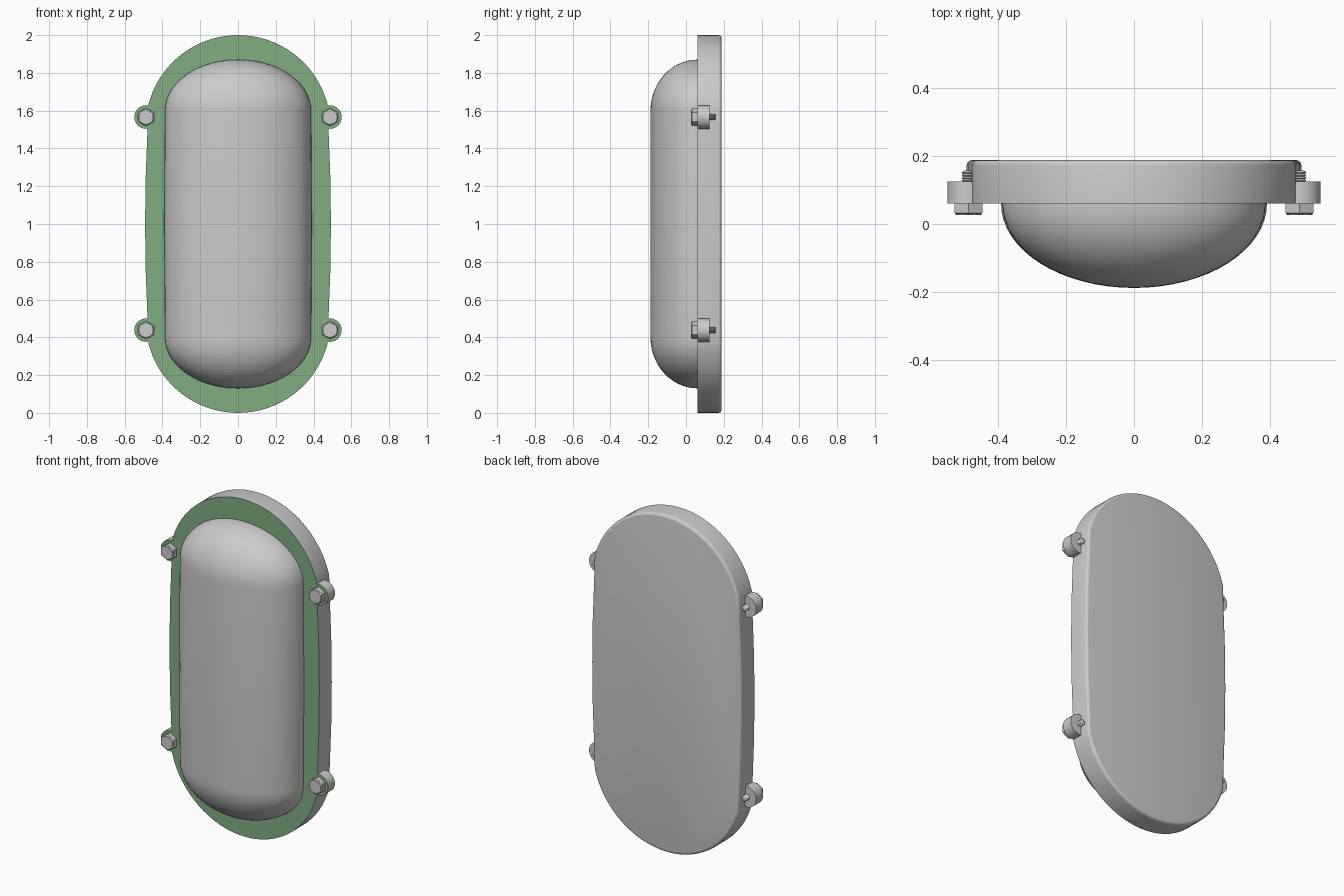
import bpy, bmesh
from math import sin, cos, pi, radians, atan2

if "Cube" in bpy.data.objects:
    bpy.data.objects.remove(bpy.data.objects["Cube"])

FRONT, BACK = 0.06, 0.188      # depth of the housing
green = bpy.data.materials.new("gasket_green")
green.diffuse_color = (0.22, 0.42, 0.22, 1)
green.use_nodes = True
green.node_tree.nodes["Principled BSDF"].inputs["Base Color"].default_value = green.diffuse_color
grey = bpy.data.materials.new("housing_grey")
grey.diffuse_color = (0.6, 0.6, 0.58, 1)
grey.use_nodes = True
grey.node_tree.nodes["Principled BSDF"].inputs["Base Color"].default_value = grey.diffuse_color


def finish(name, bm, green_front=False, angle=30):
    """Turn a bmesh into a smooth-shaded object."""
    bmesh.ops.recalc_face_normals(bm, faces=bm.faces)
    if green_front:
        bm.normal_update()
        for f in bm.faces:
            f.material_index = 1 if f.normal.y < -0.99 else 0
    me = bpy.data.meshes.new(name)
    bm.to_mesh(me)
    bm.free()
    ob = bpy.data.objects.new(name, me)
    bpy.context.collection.objects.link(ob)
    if green_front:
        me.materials.append(grey)
        me.materials.append(green)
    bpy.ops.object.select_all(action='DESELECT')
    ob.select_set(True)
    bpy.context.view_layer.objects.active = ob
    bpy.ops.object.shade_smooth_by_angle(angle=radians(angle))
    return ob


def lathe(bm, profile, x, z, n, turn=0.0):
    """Revolve (radius, y) points about a y-parallel axis, capped at both ends."""
    rings = [[bm.verts.new((x + r * cos(2 * pi * i / n + turn), y,
                            z + r * sin(2 * pi * i / n + turn)))
              for i in range(n)] for r, y in profile]
    for a, b in zip(rings, rings[1:]):
        for i in range(n):
            j = (i + 1) % n
            bm.faces.new((a[i], a[j], b[j], b[i]))
    bm.faces.new(rings[0])
    bm.faces.new(rings[-1])


# housing: round ends, slightly bowed sides, rounded back edge
R, CZ, N = 0.49, 0.51, 32
a0 = atan2(0.12, 0.474)
arc = [a0 + (pi - 2 * a0) * i / N for i in range(N + 1)]
top = [(R * cos(a), CZ + R * sin(a)) for a in arc]
bow = [0.492 - 0.02 * (t / 0.62) ** 2 for t in (0.5, 0.25, 0, -0.25, -0.5)]
left = [(-w, t) for w, t in zip(bow, (0.5, 0.25, 0, -0.25, -0.5))]
half = top + left
outline = half + [(-x, -z) for x, z in half]
bm = bmesh.new()
face = bm.faces.new([bm.verts.new((x, FRONT, 1 + z)) for x, z in outline])
ext = bmesh.ops.extrude_face_region(bm, geom=[face], use_keep_orig=True)
new = [v for v in ext['geom'] if isinstance(v, bmesh.types.BMVert)]
bmesh.ops.translate(bm, vec=(0, BACK - FRONT, 0), verts=new)
rim = [e for e in bm.edges if all(v.co.y > BACK - 1e-4 for v in e.verts)]
bmesh.ops.bevel(bm, geom=rim, offset=0.016, segments=4, profile=0.5, affect='EDGES')
finish("housing", bm, green_front=True)

# lens: half ellipsoid stretched along z
W, D, H, Z0, M, K = 0.387, FRONT + 0.188, 0.27, 0.6, 14, 32
stations = [(Z0 + H * sin(t), cos(t), cos(t)) for t in
            [pi / 2 * i / M for i in range(M)]]
rows = ([(-z, w, d) for z, w, d in reversed(stations)] + [(0, 1.01, 1)] + stations)
bm = bmesh.new()
grid = [[bm.verts.new((-W * w * cos(pi * i / K), FRONT - D * d * sin(pi * i / K), 1 + z))
         for i in range(K + 1)] for z, w, d in rows]
for a, b in zip(grid, grid[1:]):
    for i in range(K):
        bm.faces.new((a[i], a[i + 1], b[i + 1], b[i]))
for row, s in ((grid[0], -1), (grid[-1], 1)):
    pole = bm.verts.new((0, FRONT, 1 + s * (Z0 + H)))
    for i in range(K):
        bm.faces.new((row[i], row[i + 1], pole))
# flat back closes the lens against the housing
bm.faces.new([e for e in bm.edges if e.is_boundary] and
             [r[0] for r in grid] + [pole] + [r[-1] for r in reversed(grid)] +
             [v for v in bm.verts if v.co.z < 1 - Z0 - H + 1e-5 and v not in grid[0]])
finish("lens", bm, angle=40)

# fixing lugs and threaded bolts at the four corners
for sx, side in ((-1, "left"), (1, "right")):
    for z, level in ((0.438, "lower"), (1.566, "upper")):
        x = sx * 0.487
        bm = bmesh.new()
        lathe(bm, [(0.062, FRONT + 0.0008), (0.062, 0.125)], x, z, 32)
        finish(f"lug_{level}_{side}", bm, green_front=True)

        bm = bmesh.new()
        lathe(bm, [(0.040, 0.028), (0.048, 0.033), (0.048, FRONT + 0.002)], x, z, 6, pi / 6)
        lathe(bm, [(0.038, 0.027), (0.038, 0.034)], x, z, 24)
        finish(f"bolt_head_{level}_{side}", bm)

        thread = [(0.017 if i % 2 else 0.013, 0.116 + 0.004 * i) for i in range(10)]
        bm = bmesh.new()
        lathe(bm, thread + [(0.010, 0.157)], x + sx * 0.003, z, 16)
        finish(f"bolt_shank_{level}_{side}", bm, angle=60)
